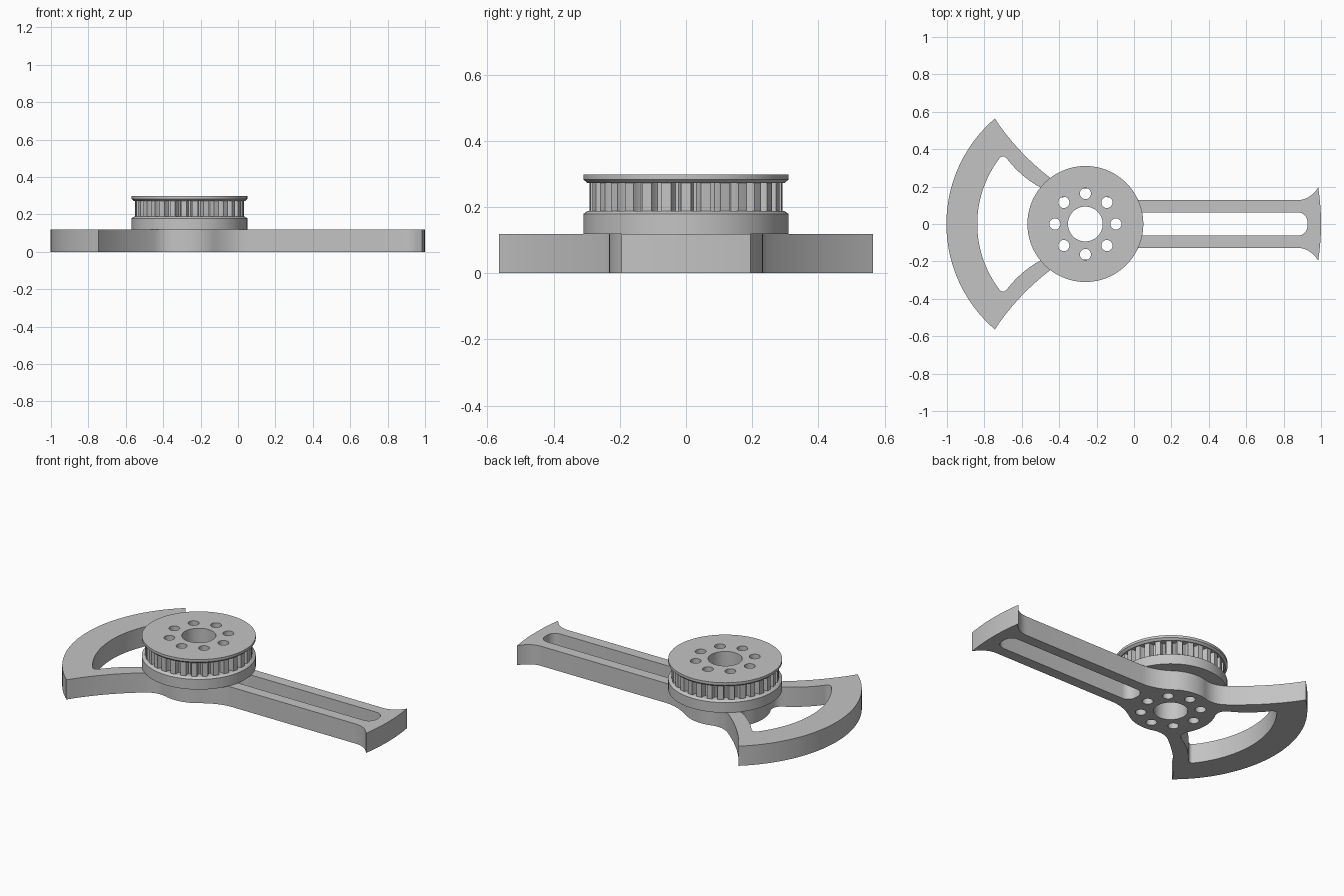
import bpy, bmesh
from math import sin, cos, pi, radians
from mathutils import Vector

default = bpy.data.objects.get("Cube")
if default:
    bpy.data.objects.remove(default, do_unlink=True)

HUB = -0.26          # x of the rotation axis
PLATE_TOP = 0.118
TEETH = 30

grey = bpy.data.materials.new("machined_grey")
grey.use_nodes = True
colour = (0.55, 0.55, 0.55, 1)
grey.diffuse_color = colour
grey.node_tree.nodes["Principled BSDF"].inputs["Base Color"].default_value = colour


def arc(radius, start, end, steps=16, cx=HUB, cy=0.0):
    """Points on an arc, angles in degrees."""
    angles = [radians(start + (end - start) * i / steps) for i in range(steps + 1)]
    return [(cx + radius * cos(a), cy + radius * sin(a)) for a in angles]


def circle(radius, cx=HUB, cy=0.0, steps=64):
    return arc(radius, 0, 360, steps, cx, cy)[:-1]


def bend(a, b, c, steps=10):
    """Quadratic curve from a to c, pulled towards b."""
    a, b, c = Vector(a), Vector(b), Vector(c)
    ts = [i / steps for i in range(steps + 1)]
    return [tuple(a * (1 - t) ** 2 + b * 2 * t * (1 - t) + c * t * t) for t in ts]


def mirrored(half):
    """Close an upper half outline by mirroring it across y = 0."""
    pts = half + [(x, -y) for x, y in reversed(half)]
    clean = []
    for p in pts:
        if not clean or (Vector(p) - Vector(clean[-1])).length > 0.0005:
            clean.append(p)
    if (Vector(clean[0]) - Vector(clean[-1])).length < 0.0005:
        clean.pop()
    return clean


def extrude(name, loops, z0, z1, rim=None):
    """Extrude an outline with holes; rim = (cut z, edge z, edge radius) chamfers it."""
    curve = bpy.data.curves.new(name, "CURVE")
    curve.dimensions = "2D"
    curve.fill_mode = "BOTH"
    curve.extrude = (z1 - z0) / 2
    for loop in loops:
        spline = curve.splines.new("POLY")
        spline.points.add(len(loop) - 1)
        for point, (x, y) in zip(spline.points, loop):
            point.co = (x, y, 0, 1)
        spline.use_cyclic_u = True
    obj = bpy.data.objects.new(name, curve)
    bpy.context.collection.objects.link(obj)
    bpy.ops.object.select_all(action="DESELECT")
    obj.select_set(True)
    bpy.context.view_layer.objects.active = obj
    bpy.ops.object.convert(target="MESH")
    obj = bpy.context.view_layer.objects.active
    bm = bmesh.new()
    bm.from_mesh(obj.data)
    bmesh.ops.translate(bm, verts=bm.verts, vec=(0, 0, (z0 + z1) / 2))
    bmesh.ops.remove_doubles(bm, verts=bm.verts, dist=0.0001)
    if rim:
        cut, edge, radius = rim
        geom = bm.verts[:] + bm.edges[:] + bm.faces[:]
        bmesh.ops.bisect_plane(bm, geom=geom, plane_co=(0, 0, cut), plane_no=(0, 0, 1))
        for v in bm.verts:
            offset = Vector((v.co.x - HUB, v.co.y))
            if abs(v.co.z - edge) < 0.001 and offset.length > 0.28:
                offset *= radius / offset.length
                v.co.x, v.co.y = HUB + offset.x, offset.y
    bmesh.ops.recalc_face_normals(bm, faces=bm.faces)
    bm.to_mesh(obj.data)
    bm.free()
    obj.data.materials.clear()
    obj.data.materials.append(grey)
    bpy.ops.object.shade_smooth_by_angle(angle=radians(25))
    return obj


# Centre bore and ring of bolt holes, shared by every layer
holes = [circle(0.093, steps=48)]
for i in range(8):
    a = i * pi / 4
    holes.append(circle(0.03, HUB + 0.163 * cos(a), 0.163 * sin(a), 20))

# Lever plate outline: sector rim, side strut, hub, arm, flared end
tip = (-0.745, 0.565)
shoulder = (-0.447, 0.246)
hub_arc = arc(0.232, 102, 55)
outline = (
    arc(0.743, 180, 130.7, 24)
    + bend(tip, (-0.628, 0.386), shoulder)
    + bend(shoulder, (-0.385, 0.2), hub_arc[0])
    + hub_arc
    + bend(hub_arc[-1], (-0.037, 0.127), (0.05, 0.127))
    + bend((0.87, 0.127), (0.94, 0.127), (0.985, 0.195))
    + arc(1.26, 8.9, 0, 8)
)

# Window between the sector rim and the hub
rim_arc = arc(0.578, 180, 143)
window = (
    rim_arc
    + bend(rim_arc[-1], (-0.7, 0.378), (-0.672, 0.34))
    + bend((-0.672, 0.34), (-0.6, 0.25), (-0.505, 0.198))
    + bend((-0.505, 0.198), (-0.462, 0.175), (-0.475, 0.124))
    + arc(0.248, 150, 180, 8)
)

# Long slot with rounded ends in the arm
slot = arc(0.052, 180, 90, 8, 0.032, 0.01) + arc(0.052, 90, 0, 8, 0.876, 0.01)

extrude("lever_plate", [mirrored(outline), mirrored(window), mirrored(slot)] + holes,
        0, PLATE_TOP)

# Pulley flanges with chamfers facing the belt
disc = [circle(0.31, steps=72)] + holes
extrude("lower_flange", disc, PLATE_TOP, 0.188, (0.179, 0.188, 0.296))
extrude("upper_flange", disc, 0.272, 0.298, (0.283, 0.272, 0.298))

# Toothed belt ring: flat lands between rounded grooves
teeth = []
pitch = 360 / TEETH
for i in range(TEETH):
    for fraction, radius in ((0, 0.292), (0.25, 0.292), (0.5, 0.292), (0.56, 0.272),
                             (0.66, 0.262), (0.84, 0.262), (0.94, 0.272)):
        a = radians((i + fraction - 0.25) * pitch)
        teeth.append((HUB + radius * cos(a), radius * sin(a)))
extrude("belt_teeth", [teeth] + holes, 0.188, 0.272)
